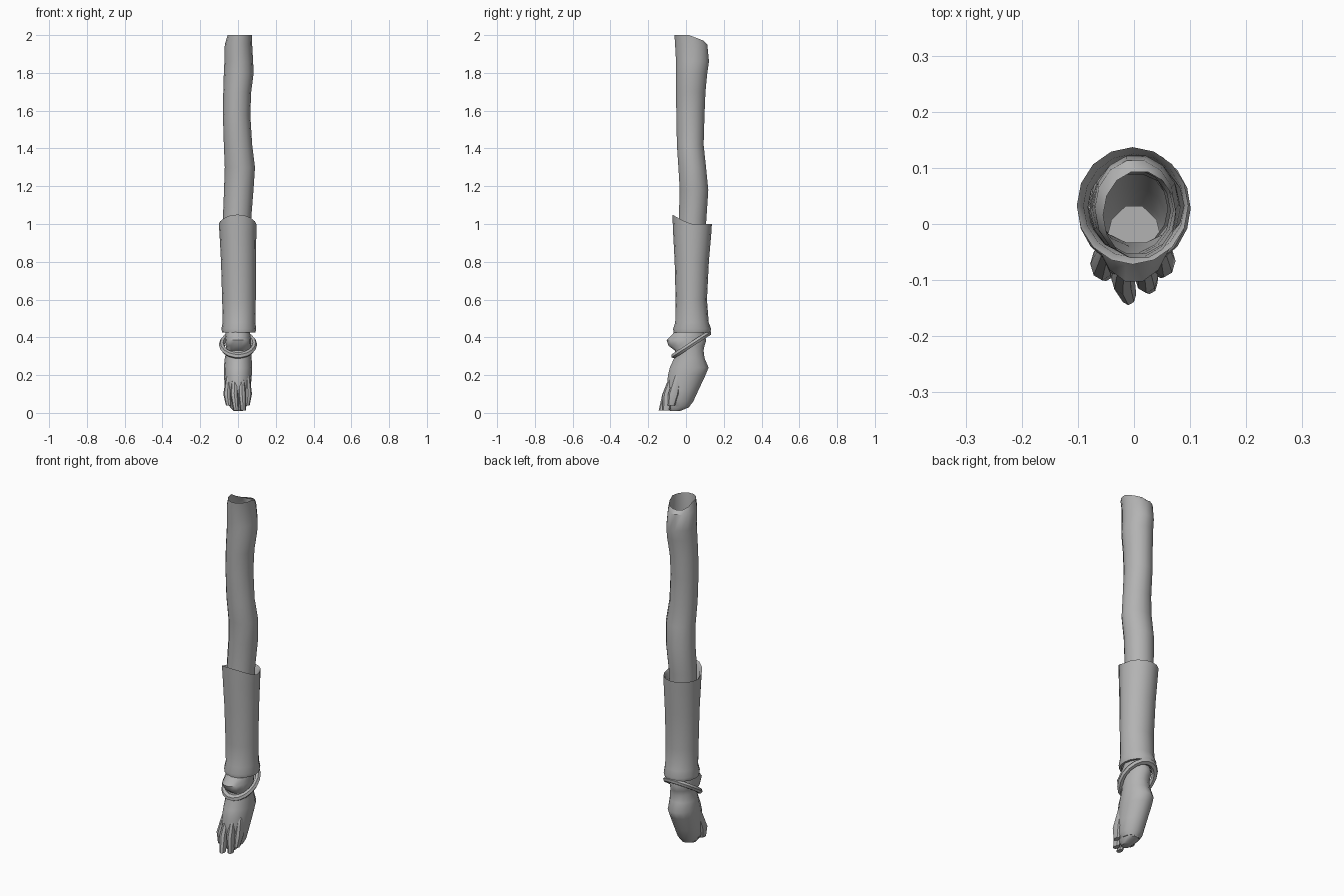
import bpy, bmesh, math
from mathutils import Vector

cube = bpy.data.objects.get("Cube")
if cube:
    bpy.data.objects.remove(cube, do_unlink=True)

grey = bpy.data.materials.new("plain grey")
grey.use_nodes = True
GREY = (0.45, 0.45, 0.45, 1)
grey.diffuse_color = GREY
grey.node_tree.nodes["Principled BSDF"].inputs["Base Color"].default_value = GREY


def finish(obj, angle=40):
    obj.data.materials.append(grey)
    bpy.ops.object.select_all(action="DESELECT")
    obj.select_set(True)
    bpy.context.view_layer.objects.active = obj
    bpy.ops.object.shade_smooth_by_angle(angle=math.radians(angle))


def skin(name, rings, cap_start=False, cap_end=False):
    """Bridge rings of points that run from top to bottom."""
    bm = bmesh.new()
    loops = [[bm.verts.new(p) for p in ring] for ring in rings]
    n = len(loops[0])
    for up, low in zip(loops, loops[1:]):
        for j in range(n):
            k = (j + 1) % n
            bm.faces.new((low[j], low[k], up[k], up[j]))
    if cap_start:
        bm.faces.new(loops[0])
    if cap_end:
        bm.faces.new(loops[-1][::-1])
    mesh = bpy.data.meshes.new(name)
    bm.to_mesh(mesh)
    bm.free()
    obj = bpy.data.objects.new(name, mesh)
    bpy.context.collection.objects.link(obj)
    finish(obj)
    return obj


def oval(z, x0, x1, y0, y1, sides, lift=None):
    """Oval ring filling a box, its height varied by a lift rule."""
    ring = []
    for j in range(sides):
        a = math.tau * j / sides
        c, s = math.cos(a), math.sin(a)
        ring.append(((x0 + x1) / 2 + c * (x1 - x0) / 2,
                     (y0 + y1) / 2 + s * (y1 - y0) / 2,
                     z + (lift(c, s) if lift else 0)))
    return ring


# Limb: hollow at the torn top, closed at the foot
def torn(c, s):
    return -0.03 * max(0, s) - 0.02 * max(0, -c) * max(0, s)


limb_rows = [
    (1.95, -.07, .075, -.06, .115), (1.86, -.072, .08, -.055, .124),
    (1.80, -.075, .083, -.055, .115), (1.70, -.078, .07, -.055, .105),
    (1.58, -.08, .065, -.053, .10), (1.42, -.075, .075, -.05, .095),
    (1.30, -.07, .09, -.042, .108), (1.18, -.074, .082, -.035, .12),
    (1.03, -.08, .07, -.04, .11), (.75, -.07, .07, -.04, .09),
    (.46, -.065, .06, -.04, .095), (.415, -.065, .065, -.075, .10),
    (.385, -.07, .07, -.105, .11), (.355, -.065, .07, -.095, .10),
    (.33, -.06, .07, -.06, .095), (.29, -.07, .072, -.065, .10),
    (.24, -.075, .075, -.088, .122), (.20, -.075, .073, -.098, .106),
    (.12, -.068, .066, -.105, .068), (.06, -.06, .058, -.10, .04),
    (.035, -.045, .045, -.08, .02)]
top = oval(2.0, -.055, .075, -.063, .095, 14, torn)
skin("limb", [top] + [oval(*r, 14) for r in limb_rows], cap_end=True)


# Sleeve: folded over at both rims, raised at the front of the top
def raised(c, s):
    return 0.05 * max(0, -s) ** 1.3


sleeve = [oval(.9, -.082, .082, -.05, .11, 16),
          oval(.985, -.09, .09, -.06, .125, 16, raised),
          oval(1.0, -.102, .097, -.072, .137, 16, raised),
          oval(.95, -.098, .097, -.068, .134, 16)]
for row in [(.8, -.09, .095, -.06, .121), (.6, -.084, .094, -.055, .111),
            (.48, -.081, .092, -.057, .12), (.445, -.088, .096, -.068, .133),
            (.425, -.084, .092, -.066, .128), (.425, -.074, .08, -.055, .115),
            (.48, -.068, .075, -.048, .105)]:
    sleeve.append(oval(*row, 16))
skin("sleeve", sleeve)

# Bracelet: a tilted oval hoop
bpy.ops.mesh.primitive_torus_add(
    major_segments=18, minor_segments=6, major_radius=.086, minor_radius=.015,
    location=(0, .028, .362), rotation=(math.radians(33), 0, 0))
bracelet = bpy.context.object
bracelet.name = "bracelet"
bracelet.scale = (1, 1.25, 1)
finish(bracelet)

# Toes: tapered digits sunk into the foot, leaving grooves between them
toes = {"outer_right_toe": ((-.048, -.045, .2), (-.057, -.075, .1), (-.05, -.085, .04)),
        "inner_right_toe": ((-.018, -.068, .2), (-.02, -.1, .1), (-.01, -.128, .012)),
        "inner_left_toe": ((.018, -.068, .2), (.022, -.098, .1), (.028, -.108, .012)),
        "outer_left_toe": ((.048, -.045, .2), (.053, -.07, .1), (.048, -.08, .04))}
for name, path in toes.items():
    rings = []
    for (x, y, z), r in zip(path, (.014, .021, .014)):
        rings.append(oval(z, x - r, x + r, y - r * 1.2, y + r * 1.6, 8))
    skin(name, rings, True, True)

# Sole pad: fills the underside behind the toes
skin("sole_pad", [oval(.07, -.05, .05, -.1, .035, 10),
                  oval(.03, -.042, .042, -.1, .02, 10),
                  oval(.01, -.022, .025, -.085, -.03, 10)], True, True)
